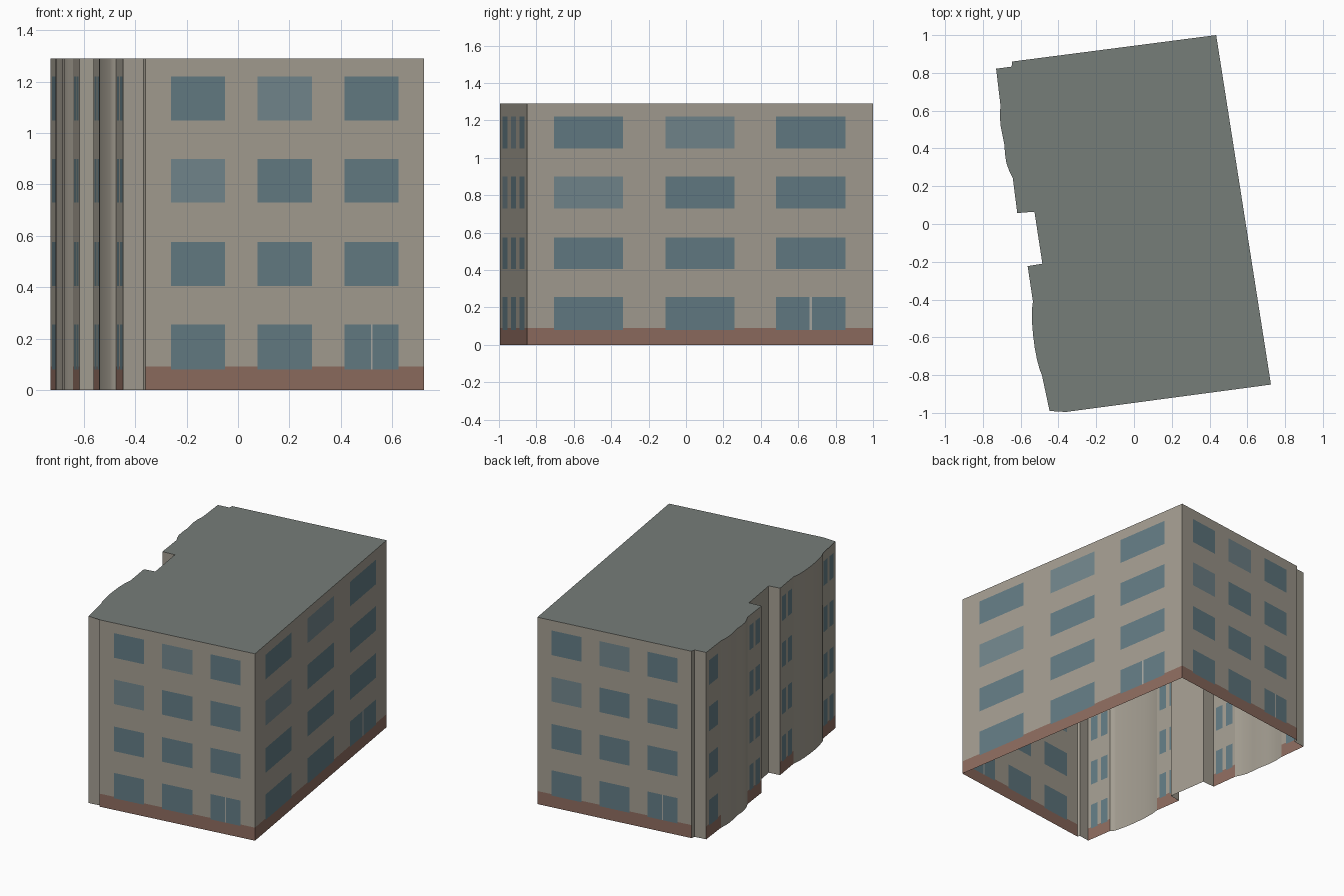
import bpy, bmesh
from mathutils import Vector

if "Cube" in bpy.data.objects:
    bpy.data.objects.remove(bpy.data.objects["Cube"])

H = 1.29          # roof height
BAND = 0.09       # brick plinth height
ROWS = [(0.08, 0.255), (0.405, 0.575), (0.73, 0.90), (1.05, 1.22)]
BAYS3 = [(0.092, 0.285), (0.402, 0.598), (0.715, 0.908)]
BAYS_SIDE = [(0.078, 0.278), (0.4, 0.6), (0.72, 0.92)]


def material(name, rgb):
    m = bpy.data.materials.new(name)
    m.diffuse_color = (*rgb, 1)
    m.use_nodes = True
    m.node_tree.nodes["Principled BSDF"].inputs["Base Color"].default_value = m.diffuse_color
    return m


WALL = material("render_wall", (0.37, 0.34, 0.285))
BRICK = material("brick", (0.27, 0.15, 0.115))
GLASS = material("glass", (0.125, 0.20, 0.23))
PALE = material("pale_glass", (0.17, 0.24, 0.265))
TRIM = material("trim", (0.40, 0.40, 0.37))
ROOF = material("roof_grey", (0.18, 0.205, 0.19))
MATS = [WALL, BRICK, GLASS, PALE, TRIM]


def finish(name, bm, mats):
    mesh = bpy.data.meshes.new(name)
    bm.to_mesh(mesh)
    bm.free()
    ob = bpy.data.objects.new(name, mesh)
    bpy.context.collection.objects.link(ob)
    for m in mats:
        mesh.materials.append(m)
    return ob


# Flat wall divided into panels; windows, plinth and door joint are flush panels
def facade(name, a, b, bays, door=False):
    a, b = Vector(a), Vector(b)
    us = {0.0, 1.0} | {u for bay in bays for u in bay}
    zs = {0.0, BAND, H} | {z for row in ROWS for z in row}
    if door:
        mid = sum(bays[-1]) / 2
        joint = (mid - 0.003, mid + 0.003)
        us |= set(joint)
    us, zs = sorted(us), sorted(zs)

    def kind(u, z):
        for c, (u0, u1) in enumerate(bays):
            for r, (z0, z1) in enumerate(ROWS):
                if u0 < u < u1 and z0 < z < z1:
                    if door and r == 0 and joint[0] < u < joint[1]:
                        return 4
                    return 3 if door and (r, c) in ((2, 0), (3, 1)) else 2
        return 1 if z < BAND else 0

    bm = bmesh.new()
    grid = [[bm.verts.new((*a.lerp(b, u), z)) for z in zs] for u in us]
    for i in range(len(us) - 1):
        for j in range(len(zs) - 1):
            f = bm.faces.new((grid[i][j], grid[i + 1][j],
                              grid[i + 1][j + 1], grid[i][j + 1]))
            f.material_index = kind((us[i] + us[i + 1]) / 2, (zs[j] + zs[j + 1]) / 2)
    return finish(name, bm, MATS)


# Plain wall following a plan path
def plain_wall(name, path, smooth=False):
    bm = bmesh.new()
    cols = [(bm.verts.new((x, y, 0)), bm.verts.new((x, y, H))) for x, y in path]
    for (p0, p1), (q0, q1) in zip(cols, cols[1:]):
        bm.faces.new((p0, q0, q1, p1))
    ob = finish(name, bm, [WALL])
    if smooth:
        bpy.ops.object.select_all(action='DESELECT')
        ob.select_set(True)
        bpy.context.view_layer.objects.active = ob
        bpy.ops.object.shade_smooth_by_angle(angle=0.6)
    return ob


# Plan, counter-clockwise from the front left corner
front_l, front_r = (-0.36, -0.995), (0.725, -0.85)
back_r, back_l = (0.435, 1.0), (-0.645, 0.86)
north_jog = [back_l, (-0.648, 0.833), (-0.73, 0.822)]
north_bay = [(-0.707, 0.63), (-0.71, 0.57), (-0.706, 0.52), (-0.698, 0.48),
             (-0.686, 0.42), (-0.683, 0.37), (-0.675, 0.32), (-0.66, 0.28),
             (-0.642, 0.245)]
recess = [(-0.618, 0.058), (-0.527, 0.065), (-0.485, -0.21), (-0.563, -0.223)]
south_bay = [(-0.535, -0.41), (-0.541, -0.46), (-0.54, -0.52), (-0.534, -0.59),
             (-0.525, -0.66), (-0.513, -0.72), (-0.498, -0.775), (-0.488, -0.797),
             (-0.475, -0.805)]
south_jog = [(-0.447, -0.99), (-0.368, -0.978), front_l]

# Main windowed walls
facade("front_wall", front_l, front_r, BAYS3, True)
facade("right_wall", front_r, back_r, BAYS_SIDE, True)
facade("back_wall", back_r, back_l, BAYS3, True)

# Indented left side: windowed piers between plain curved bays
pair = [(0.12, 0.42), (0.58, 0.88)]
facade("pier_north", north_jog[-1], north_bay[0], [(0.2, 0.8)])
facade("pier_recess_north", north_bay[-1], recess[0], pair)
facade("pier_recess_south", recess[-1], south_bay[0], pair)
facade("pier_south", south_bay[-1], south_jog[0], pair)
plain_wall("north_corner", north_jog)
plain_wall("north_bay", north_bay, True)
plain_wall("recess", recess)
plain_wall("south_bay", south_bay, True)
plain_wall("south_corner", south_jog)

# Flat roof over the whole plan; the base stays open
outline = ([front_l, front_r, back_r] + north_jog + north_bay
           + recess + south_bay + south_jog[:-1])
bm = bmesh.new()
bm.faces.new([bm.verts.new((x, y, H)) for x, y in outline])
bmesh.ops.triangulate(bm, faces=bm.faces[:])
finish("roof", bm, [ROOF])
